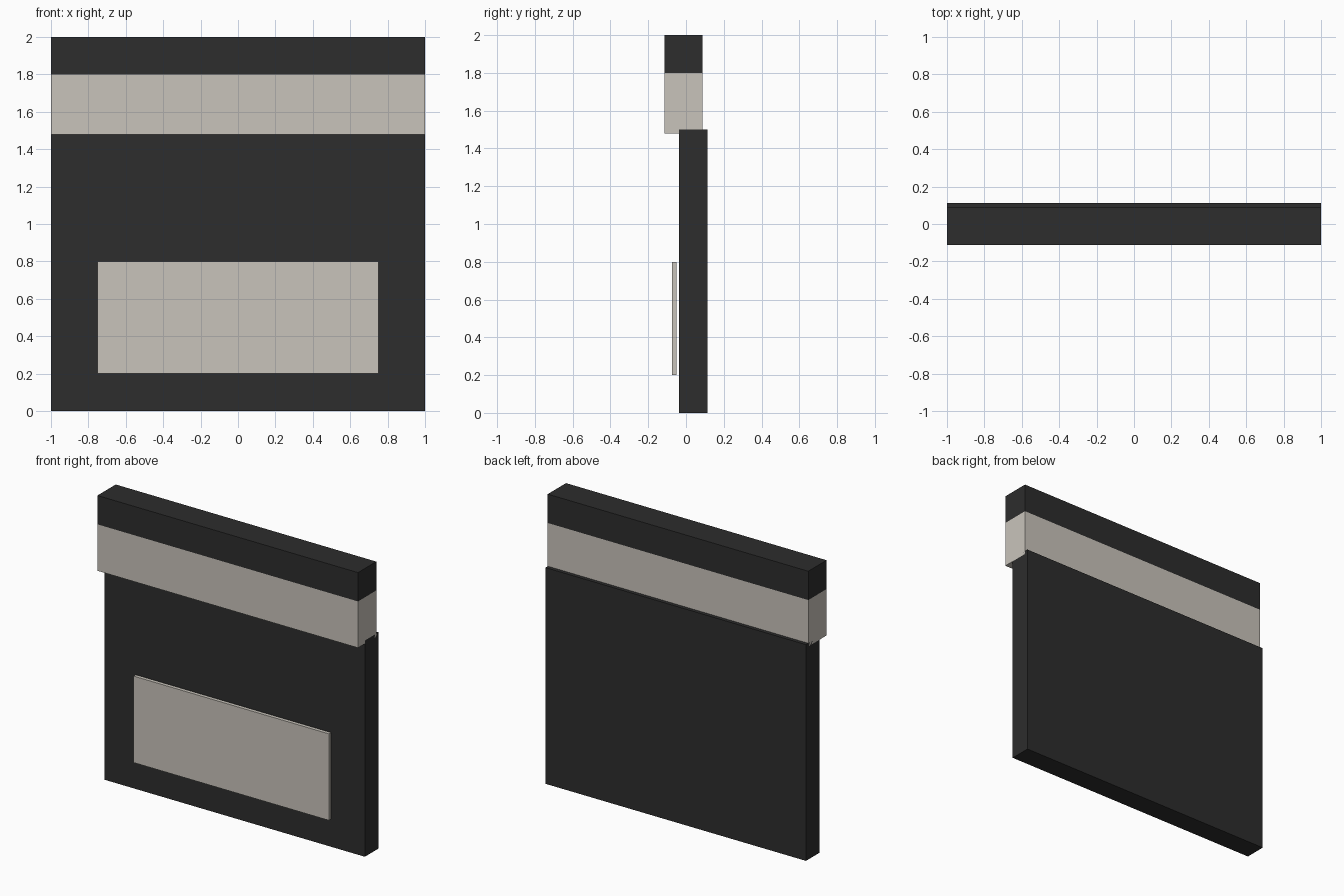
import bpy

cube = bpy.data.objects.get("Cube")
if cube:
    bpy.data.objects.remove(cube, do_unlink=True)


def make_material(name, rgb):
    mat = bpy.data.materials.new(name)
    mat.use_nodes = True
    color = (*rgb, 1.0)
    mat.diffuse_color = color
    mat.node_tree.nodes["Principled BSDF"].inputs["Base Color"].default_value = color
    return mat


def box(name, x, y, z, mat):
    """Box from (min, max) extents on each axis."""
    spans = (x, y, z)
    bpy.ops.mesh.primitive_cube_add(size=1, location=[(a + b) / 2 for a, b in spans])
    obj = bpy.context.object
    obj.name = name
    obj.scale = [b - a for a, b in spans]
    bpy.ops.object.transform_apply(location=False, rotation=False, scale=True)
    obj.data.materials.append(mat)
    return obj


charcoal = make_material("charcoal", (0.026, 0.026, 0.026))
cream = make_material("warm_cream", (0.584, 0.552, 0.497))

full_width = (-1, 1)
bar_depth = (-0.1125, 0.0875)

# Main board
box("board", full_width, (-0.0375, 0.1125), (0, 1.5), charcoal)

# Thicker top bar: pale band below, dark cap above
box("bar_band", full_width, bar_depth, (1.478, 1.8), cream)
box("bar_cap", full_width, bar_depth, (1.8, 2), charcoal)

# Writing panel standing just off the board's front
box("front_panel", (-0.75, 0.75), (-0.075, -0.05), (0.2, 0.8), cream)
